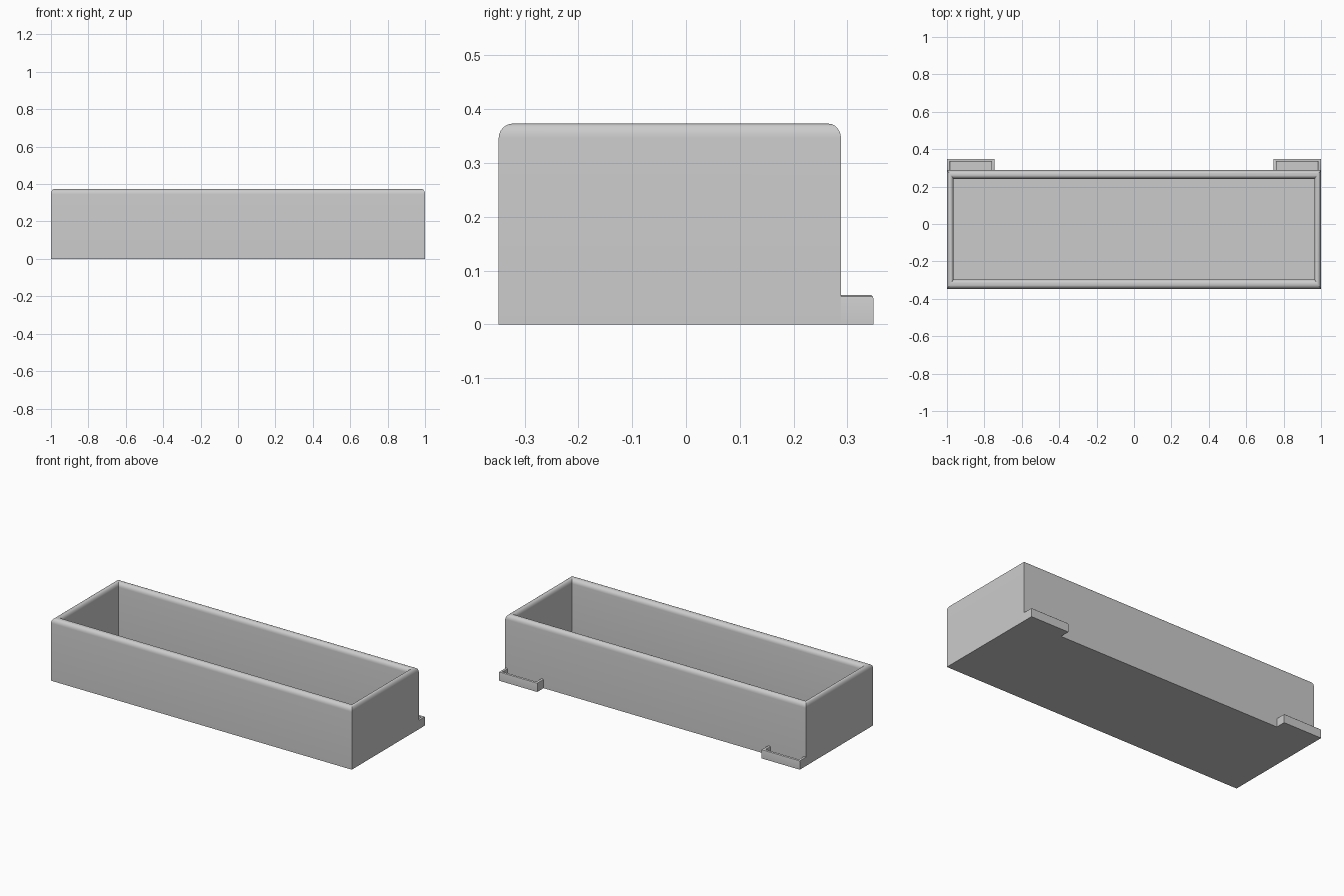
import bpy
import bmesh
from math import sin, cos, pi, radians

if "Cube" in bpy.data.objects:
    bpy.data.objects.remove(bpy.data.objects["Cube"], do_unlink=True)

grey = bpy.data.materials.new("plain grey")
grey.use_nodes = True
GREY = (0.6, 0.6, 0.6, 1)
grey.diffuse_color = GREY
grey.node_tree.nodes["Principled BSDF"].inputs["Base Color"].default_value = GREY


def basin(name, box, walls, height, floor, rim, steps=6):
    """Open tray: box and walls run left, right, front, back; rim is the rounding height."""
    x0, x1, y0, y1 = box
    bm = bmesh.new()

    def ring(share, z):
        a, b, c, d = (w * share for w in walls)
        corners = ((x0 + a, y0 + c), (x1 - b, y0 + c), (x1 - b, y1 - d), (x0 + a, y1 - d))
        return [bm.verts.new((x, y, z)) for x, y in corners]

    # Outer wall, rounded lip, inner wall
    rings = [ring(0, 0)]
    for i in range(2 * steps + 1):
        t = pi * i / (2 * steps)
        rings.append(ring((1 - cos(t)) / 2, height - rim * (1 - sin(t))))
    rings.append(ring(1, floor))
    for low, high in zip(rings, rings[1:]):
        for i in range(4):
            j = (i + 1) % 4
            bm.faces.new((low[i], low[j], high[j], high[i]))

    # Underside and inside floor
    bm.faces.new(rings[0][::-1])
    bm.faces.new(rings[-1])
    bmesh.ops.recalc_face_normals(bm, faces=bm.faces)
    mesh = bpy.data.meshes.new(name)
    bm.to_mesh(mesh)
    bm.free()
    mesh.materials.append(grey)
    obj = bpy.data.objects.new(name, mesh)
    bpy.context.collection.objects.link(obj)
    bpy.ops.object.select_all(action='DESELECT')
    obj.select_set(True)
    bpy.context.view_layer.objects.active = obj
    bpy.ops.object.shade_smooth_by_angle(angle=radians(30))
    return obj


# Main tray
basin("tray", (-1, 1, -0.348, 0.288), (0.036, 0.036, 0.052, 0.047), 0.373, 0.03, 0.027)

# Shallow lipped tabs at the back corners, their inner walls buried in the tray
basin("right_back_tab", (-1, -0.745, 0.27, 0.348), (0.016, 0.018, 0.016, 0.014), 0.055, 0.02, 0.006, 3)
basin("left_back_tab", (0.745, 1, 0.27, 0.348), (0.018, 0.016, 0.016, 0.014), 0.055, 0.02, 0.006, 3)
